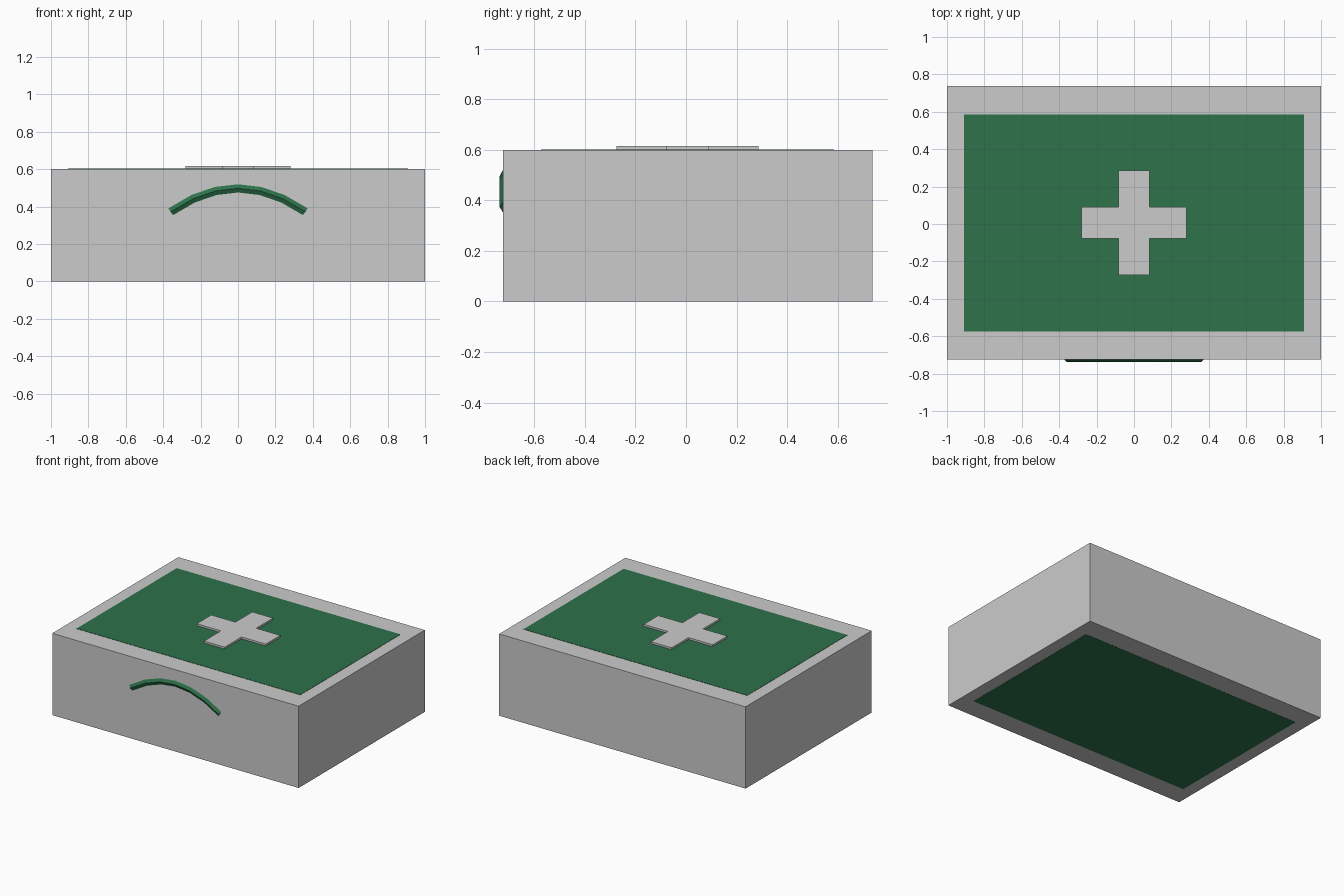
import bpy, bmesh
from mathutils import Vector

if "Cube" in bpy.data.objects:
    bpy.data.objects.remove(bpy.data.objects["Cube"])

CY = 0.006                      # the case sits slightly back because of the handle
HX, HY, H = 1.0, 0.731, 0.6     # half width, half depth, height

green = bpy.data.materials.new("green")
green.diffuse_color = (0.026, 0.168, 0.069, 1)
green.use_nodes = True
green.node_tree.nodes["Principled BSDF"].inputs["Base Color"].default_value = green.diffuse_color


def finish(name, bm, mat=None):
    bmesh.ops.recalc_face_normals(bm, faces=bm.faces)
    mesh = bpy.data.meshes.new(name)
    bm.to_mesh(mesh)
    bm.free()
    obj = bpy.data.objects.new(name, mesh)
    bpy.context.collection.objects.link(obj)
    if mat:
        mesh.materials.append(mat)
    return obj


def box(name, hx, hy, z0, z1, mat=None):
    bm = bmesh.new()
    bmesh.ops.create_cube(bm, size=1)
    for v in bm.verts:
        v.co = Vector((v.co.x * 2 * hx, v.co.y * 2 * hy + CY,
                       z0 if v.co.z < 0 else z1))
    return finish(name, bm, mat)


# Case body, and the inset green panels on its lid and base
box("case_body", HX, HY, 0.0, H)
box("lid_panel", 0.908, 0.58, H - 0.02, H + 0.002, green)
box("base_panel", 0.908, 0.58, -0.001, 0.02, green)

# Raised plus-shaped plate on the lid
a, b = 0.28, 0.084
quarter = [(a, -b), (a, b), (b, b)]
outline = []
for _ in range(4):
    outline += quarter
    quarter = [(-y, x) for x, y in quarter]
bm = bmesh.new()
face = bm.faces.new([bm.verts.new((x, y + CY, H - 0.002)) for x, y in outline])
top = bmesh.ops.extrude_face_region(bm, geom=[face])["geom"]
bmesh.ops.translate(bm, vec=(0, 0, 0.018),
                    verts=[g for g in top if isinstance(g, bmesh.types.BMVert)])
finish("lid_cross", bm)

# Arched carrying handle: a diamond section swept along a six-segment arc
bm = bmesh.new()
wall = CY - HY
rings = []
for i in range(7):
    x = -0.36 + 0.12 * i
    z = 0.497 - 0.125 * (x / 0.36) ** 2
    normal = Vector((0.25 * x / 0.36 ** 2, 0, 1)).normalized()
    p = Vector((x, wall, z))
    out = Vector((0, -0.012, 0))
    rings.append([bm.verts.new(p + d) for d in
                  (normal * 0.022, out, normal * -0.022, -out)])
for r, s in zip(rings, rings[1:]):
    for k in range(4):
        bm.faces.new((r[k], r[(k + 1) % 4], s[(k + 1) % 4], s[k]))
bm.faces.new(rings[0])
bm.faces.new(rings[-1])
finish("handle", bm, green)
